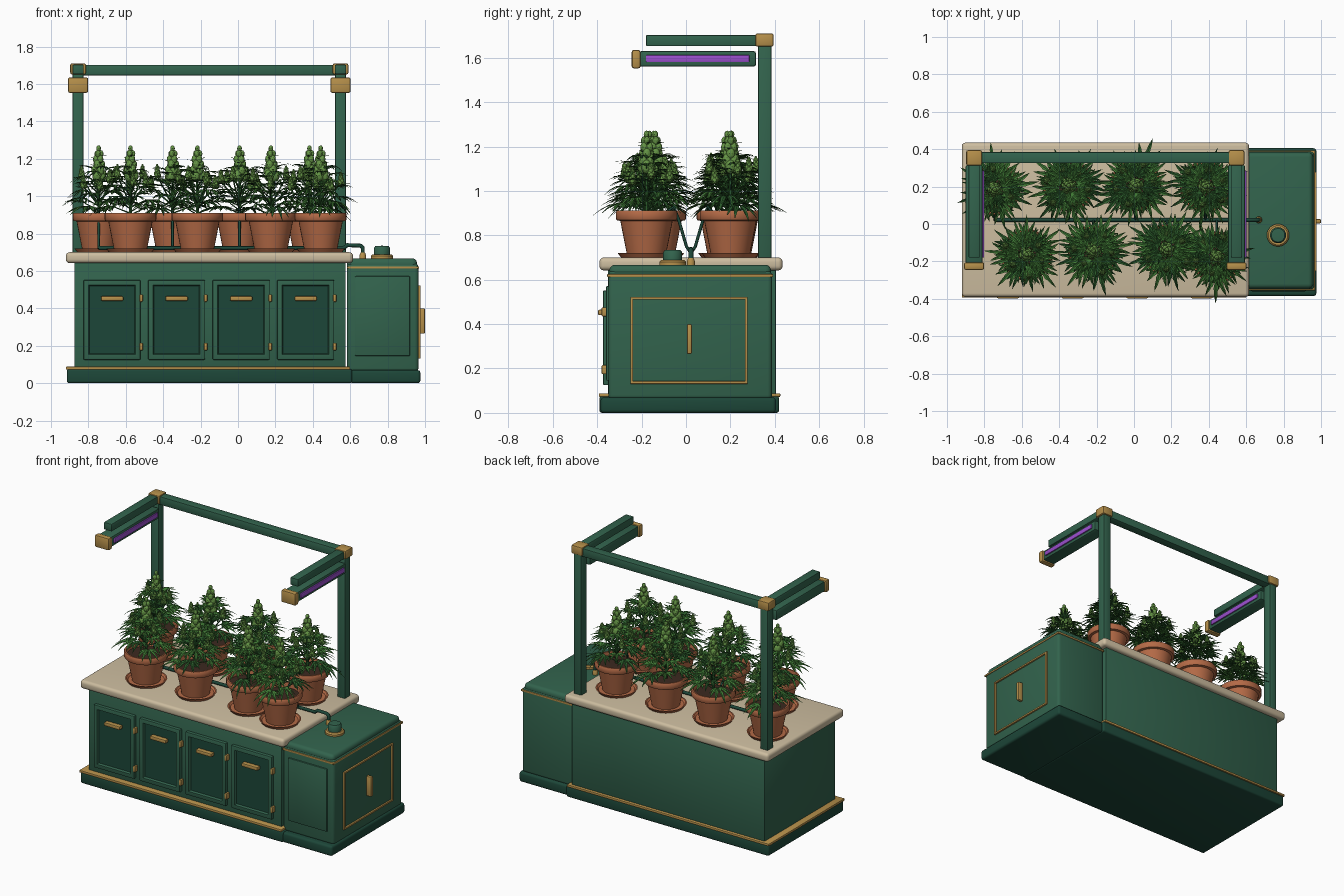
import bpy, bmesh, math, random
from mathutils import Vector, Matrix

if "Cube" in bpy.data.objects:
    bpy.data.objects.remove(bpy.data.objects["Cube"])
random.seed(4)
TAU = math.tau


def material(name, r, g, b):
    m = bpy.data.materials.new(name)
    m.use_nodes = True
    m.diffuse_color = (r, g, b, 1)
    m.node_tree.nodes["Principled BSDF"].inputs["Base Color"].default_value = (r, g, b, 1)
    return m


GREEN = material("cabinet green", .032, .125, .074)
DARK = material("dark green", .012, .062, .04)
GOLD = material("brass", .47, .28, .07)
STONE = material("cream stone", .61, .51, .35)
CLAY = material("terracotta", .46, .145, .062)
SOIL = material("soil", .045, .022, .014)
LEAF = material("leaf green", .05, .19, .035)
BUD = material("bud green", .13, .30, .06)
STEM = material("deep leaf green", .025, .11, .025)
PURPLE = material("purple light", .33, .08, .62)


def finish(name, bm, *mats):
    mesh = bpy.data.meshes.new(name)
    bm.to_mesh(mesh)
    bm.free()
    for m in mats:
        mesh.materials.append(m)
    ob = bpy.data.objects.new(name, mesh)
    bpy.context.collection.objects.link(ob)
    return ob


def add_box(bm, x, y, z, bevel=0, segments=2):
    """Box between the (low, high) pairs on each axis."""
    part = bmesh.new()
    bmesh.ops.create_cube(part, size=1)
    for v in part.verts:
        v.co = [(a + b) / 2 + c * (b - a) for (a, b), c in zip((x, y, z), v.co)]
    if bevel:
        bmesh.ops.bevel(part, geom=part.edges[:], offset=bevel, segments=segments,
                        profile=0.5, affect='EDGES')
    tmp = bpy.data.meshes.new("tmp")
    part.to_mesh(tmp)
    part.free()
    bm.from_mesh(tmp)
    bpy.data.meshes.remove(tmp)


def box(name, x, y, z, mat, bevel=0.004, segments=2):
    bm = bmesh.new()
    add_box(bm, x, y, z, bevel, segments)
    return finish(name, bm, mat)


def lathe(name, profile, mats, loc, steps=32, rule=None):
    """Spin (radius, height) points about z."""
    bm = bmesh.new()
    vs = [bm.verts.new((r, 0, z)) for r, z in profile]
    es = [bm.edges.new(p) for p in zip(vs, vs[1:])]
    bmesh.ops.spin(bm, geom=vs + es, cent=(0, 0, 0), axis=(0, 0, 1), angle=TAU, steps=steps)
    bmesh.ops.remove_doubles(bm, verts=bm.verts[:], dist=1e-5)
    bmesh.ops.recalc_face_normals(bm, faces=bm.faces[:])
    if rule:
        for f in bm.faces:
            f.material_index = rule(f)
    ob = finish(name, bm, *mats)
    ob.location = loc
    return ob


def tube(name, points, radius, mat):
    cu = bpy.data.curves.new(name, 'CURVE')
    cu.dimensions = '3D'
    cu.bevel_depth, cu.bevel_resolution, cu.use_fill_caps = radius, 2, True
    sp = cu.splines.new('POLY')
    sp.points.add(len(points) - 1)
    for p, co in zip(sp.points, points):
        p.co = (*co, 1)
    cu.materials.append(mat)
    bpy.context.collection.objects.link(bpy.data.objects.new(name, cu))


# Cabinet body, plinth, trim and counter
box("cabinet", (-.875, .575), (-.352, .405), (.06, .66), GREEN)
box("plinth", (-.915, .61), (-.39, .42), (0, .075), DARK, .012, 3)
box("plinth_trim", (-.92, .6), (-.393, .425), (.072, .088), GOLD)
box("countertop", (-.92, .615), (-.39, .435), (.642, .7), STONE, .02, 4)

# Doors with sunken panels, handles and hinges
for i in range(4):
    x0 = -.826 + i * .345
    bm = bmesh.new()
    add_box(bm, (x0, x0 + .305), (-.374, -.345), (.125, .552), .006)
    face = max((f for f in bm.faces if f.normal.y < -.9), key=lambda f: f.calc_area())
    bmesh.ops.inset_region(bm, faces=[face], thickness=.03)
    bmesh.ops.inset_region(bm, faces=[face], thickness=.008, depth=-.014)
    face.material_index = 1
    finish("door", bm, GREEN, DARK)
    mid = x0 + .153
    box("door_handle", (mid - .06, mid + .06), (-.397, -.362), (.44, .465), GOLD, .007)
    for z in (.195, .455):
        box("hinge", (x0 + .3, x0 + .317), (-.38, -.345), (z - .02, z + .02), GOLD)

# Water tank on the side
box("tank_body", (.582, .965), (-.35, .388), (.06, .64), GREEN, .02, 3)
box("tank_lid", (.582, .957), (-.345, .383), (.6, .667), GREEN, .025, 4)
box("tank_trim", (.582, .969), (-.355, .393), (.612, .625), GOLD, .003)
box("tank_plinth", (.6, .975), (-.385, .405), (0, .07), DARK, .015, 3)
box("tank_front_panel", (.625, .92), (-.36, -.34), (.145, .572), GREEN, .006)
bm = bmesh.new()
for z in (.137, .517):
    add_box(bm, (.955, .976), (-.25, .278), (z - .006, z + .006), .002)
for y in (-.245, .272):
    add_box(bm, (.955, .976), (y - .006, y + .006), (.131, .523), .002)
finish("tank_side_frame", bm, GOLD)
box("tank_handle", (.96, 1), (.004, .026), (.265, .4), GOLD, .006)

# Filler cap on the tank
lathe("filler_ring", [(0, 0), (.06, 0), (.06, .018), (.052, .026), (0, .026)], [GOLD],
      (.77, -.06, .662))
lathe("filler_cap", [(0, 0), (.043, 0), (.043, .035), (.036, .045), (0, .047)], [GREEN],
      (.77, -.06, .688))

# Lamp frame: posts, crossbar, arms, lamps
box("crossbar", (-.85, .55), (.325, .385), (1.645, 1.702), GREEN, .006)
for x in (-.855, .548):
    box("post", (x - .029, x + .029), (.325, .385), (.69, 1.67), GREEN, .006)
    box("corner_cap", (x - .042, x + .042), (.312, .395), (1.65, 1.71), GOLD, .01)
    box("arm", (x - .03, x + .03), (-.18, .32), (1.652, 1.703), GREEN, .006)
    box("lamp_housing", (x - .046, x + .046), (-.21, .315), (1.56, 1.63), GREEN, .01)
    box("lamp_end", (x - .054, x + .054), (-.245, -.205), (1.552, 1.635), GOLD, .01)
    box("lamp_strip", (x + .04, x + .054), (-.18, .285), (1.58, 1.612), PURPLE, .003)


# Plants
def leaflet(bm, start, yaw, pitch, length, width, droop, mat):
    """Pointed, toothed blade that bends down towards its tip."""
    out = Vector((math.cos(yaw), math.sin(yaw), 0))
    side = Vector((-out.y, out.x, 0))
    prev = None
    for t, w in ((0, .15), (.25, .8), (.32, .62), (.5, 1), (.57, .7), (.75, .6), (1, .03)):
        c = start + out * (length * t * math.cos(pitch))
        c.z += length * (t * math.sin(pitch) - droop * t * t)
        row = [bm.verts.new(c + side * (k * w * width) + Vector((0, 0, abs(k) * w * width * .4)))
               for k in (-1, 0, 1)]
        if prev:
            for j in (0, 1):
                bm.faces.new((prev[j], row[j], row[j + 1], prev[j + 1])).material_index = mat
        prev = row


def fan_leaf(bm, start, yaw, pitch, size, droop):
    mat = random.choice((0, 0, 2))
    for k in range(-3, 4):
        spread = abs(k) / 3
        leaflet(bm, start, yaw + k * .46, pitch, size * (1 - .55 * spread),
                size * .085, droop, mat)


def stalk(bm, a, b, r):
    d = b - a
    m = Matrix.Translation((a + b) / 2) @ d.to_track_quat('Z', 'Y').to_matrix().to_4x4()
    old = set(bm.faces)
    bmesh.ops.create_cone(bm, cap_ends=True, segments=6, radius1=r, radius2=r * .7,
                          depth=d.length, matrix=m)
    for f in set(bm.faces) - old:
        f.material_index = 2


def bud(bm, base, height, r):
    """Tapering spike of round clusters."""
    old = set(bm.faces)
    rings = 6
    for i in range(rings):
        t = i / (rings - 1)
        s = r * (1 - .5 * t)
        for k in range(3 if t < 1 else 1):
            a = i * 1.1 + k * TAU / 3
            off = .55 * s if t < 1 else 0
            p = base + Vector((math.cos(a) * off, math.sin(a) * off, t * height))
            bmesh.ops.create_icosphere(bm, subdivisions=2, radius=s * .72,
                                       matrix=Matrix.Translation(p) @ Matrix.Diagonal((1, 1, 1.25, 1)))
    for f in set(bm.faces) - old:
        f.material_index = 1


def plant(loc, scale):
    bm = bmesh.new()
    up = Vector((0, 0, 1))
    stalk(bm, up * .17, up * .44, .01)
    turn = random.uniform(0, TAU)
    # Fan leaves spiral up the stem, shrinking towards the top
    for i in range(26):
        t = i / 25
        yaw = turn + i * 2.4
        out = Vector((math.cos(yaw), math.sin(yaw), 0))
        root = up * (.2 + .2 * t)
        tip = root + out * (.1 - .06 * t) + up * (.035 + .02 * t)
        stalk(bm, root, tip, .004)
        fan_leaf(bm, tip, yaw, random.uniform(0, .35) + .25 * t,
                 (.16 - .06 * t) * random.uniform(.85, 1.1), random.uniform(.25, .6))
    # Side shoots with small buds
    for i in range(6):
        yaw = turn + i * TAU / 6
        out = Vector((math.cos(yaw), math.sin(yaw), 0))
        tip = out * random.uniform(.08, .13) + up * random.uniform(.34, .41)
        stalk(bm, up * .25, tip, .005)
        bud(bm, tip, .055, .017)
        for k in range(3):
            fan_leaf(bm, tip - up * .01, yaw + k * 2.1, .3, .065, .2)
    # Main bud
    bud(bm, up * .41, .145, .037)
    for k in range(8):
        leaflet(bm, up * (.41 + k * .013), turn + k * 2.4, .5, .07, .008, .2, 0)
    ob = finish("plant", bm, LEAF, BUD, STEM)
    ob.location, ob.scale = loc, (scale, scale, 1)


POT = [(0, .012), (.088, .012), (.118, .165), (.134, .168), (.138, .175), (.138, .205),
       (.134, .211), (.124, .211), (.12, .18), (0, .186)]
SAUCER = [(0, 0), (.115, 0), (.13, .02), (.122, .02), (.112, .01), (0, .01)]
front = [(-.575, -.165), (-.217, -.145), (.176, -.138), (.442, -.178)]
back = [(-.745, .185), (-.35, .205), (.008, .205), (.382, .2)]
for x, y in front + back:
    loc = (x, y, .7)
    lathe("saucer", SAUCER, [CLAY], loc)
    lathe("pot", POT, [CLAY, SOIL], loc,
          rule=lambda f: int(f.calc_center_median().z > .178 and f.normal.z > .9
                             and f.calc_center_median().xy.length < .115))
    plant(loc, random.uniform(.93, 1.02))
    # Drip hose from the manifold over the rim
    s = 1 if y > 0 else -1
    tube("drip_hose", [(x, .022, .72), (x, .022 + s * .02, .75), (x, .022 + s * .055, .87),
                       (x, .022 + s * .075, .93), (x, y - s * .08, .9)], .007, DARK)

# Watering manifold and its inlet on the tank
tube("manifold", [(-.745, .022, .722), (.565, .022, .722), (.585, .022, .738),
                  (.655, .022, .735), (.667, .022, .725), (.667, .022, .68)], .011, DARK)
lathe("inlet_fitting", [(0, 0), (.018, 0), (.018, .02), (.012, .035), (0, .035)], [GOLD],
      (.667, .022, .663), 16)

bpy.ops.object.select_all(action='DESELECT')
for ob in bpy.context.scene.objects:
    if ob.type == 'MESH' and ob.name.split(".")[0] != "plant":
        ob.select_set(True)
        bpy.context.view_layer.objects.active = ob
bpy.ops.object.shade_smooth_by_angle(angle=math.radians(35))
